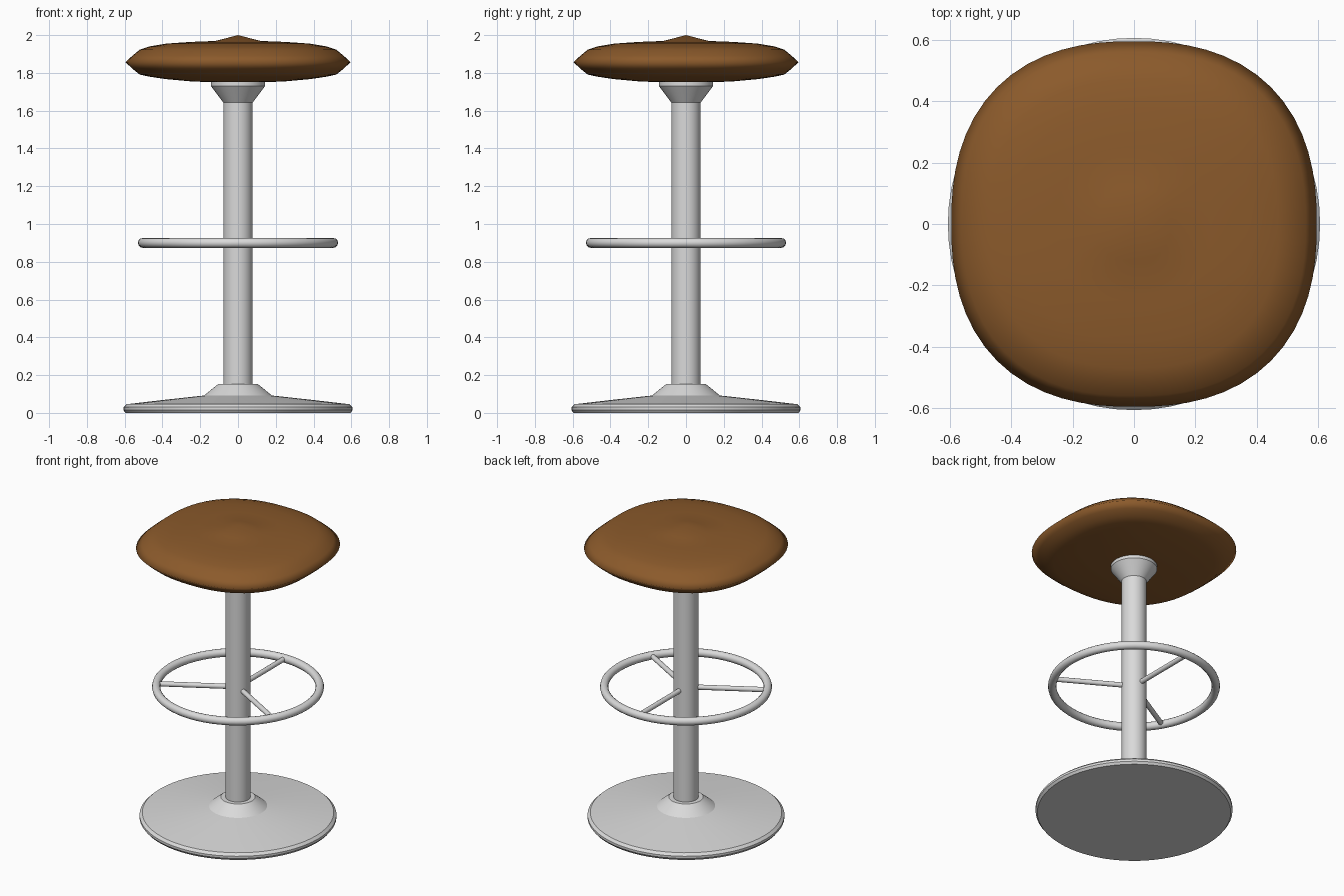
import bpy, bmesh, math
from math import cos, sin, pi

if "Cube" in bpy.data.objects:
    bpy.data.objects.remove(bpy.data.objects["Cube"])


def material(name, color):
    m = bpy.data.materials.new(name)
    m.diffuse_color = (*color, 1)
    m.use_nodes = True
    m.node_tree.nodes["Principled BSDF"].inputs["Base Color"].default_value = m.diffuse_color
    return m


metal = material("brushed metal", (0.70, 0.70, 0.70))
leather = material("brown leather", (0.258, 0.102, 0.024))


def stack(name, profile, mat, n=2.0, segs=64, angle=30):
    """Stack of superellipse rings (radius, z), closed at both ends; n=2 is a circle."""
    bm = bmesh.new()
    rings = []
    for r, z in profile:
        if r == 0:
            rings.append([bm.verts.new((0, 0, z))])
            continue
        ring = []
        for i in range(segs):
            a = 2 * pi * i / segs
            k = r / (abs(cos(a)) ** n + abs(sin(a)) ** n) ** (1 / n)
            ring.append(bm.verts.new((k * cos(a), k * sin(a), z)))
        rings.append(ring)
    for lo, hi in zip(rings, rings[1:]):
        for i in range(segs):
            j = (i + 1) % segs
            if len(lo) == 1:
                bm.faces.new((lo[0], hi[j], hi[i]))
            elif len(hi) == 1:
                bm.faces.new((lo[i], lo[j], hi[0]))
            else:
                bm.faces.new((lo[i], lo[j], hi[j], hi[i]))
    bmesh.ops.recalc_face_normals(bm, faces=bm.faces)
    me = bpy.data.meshes.new(name)
    bm.to_mesh(me)
    bm.free()
    ob = bpy.data.objects.new(name, me)
    bpy.context.collection.objects.link(ob)
    me.materials.append(mat)
    smooth(ob, angle)
    return ob


def smooth(ob, angle):
    bpy.ops.object.select_all(action='DESELECT')
    ob.select_set(True)
    bpy.context.view_layer.objects.active = ob
    bpy.ops.object.shade_smooth_by_angle(angle=math.radians(angle))


# Flared round base
stack("base", [(0, 0), (0.596, 0), (0.607, 0.015), (0.607, 0.03), (0.59, 0.046),
               (0.40, 0.068), (0.18, 0.092), (0.106, 0.152), (0, 0.152)], metal)

# Column and flared seat support
stack("column", [(0, 0.10), (0.077, 0.10), (0.077, 1.66), (0, 1.66)], metal)
stack("seat_support", [(0, 1.642), (0.077, 1.642), (0.143, 1.73),
                       (0.143, 1.755), (0, 1.755)], metal)

# Rounded-square cushion with a slight central peak
stack("seat", [(0, 1.747), (0.12, 1.750), (0.25, 1.755), (0.38, 1.767), (0.47, 1.780),
               (0.52, 1.791), (0.56, 1.823), (0.596, 1.857), (0.56, 1.890),
               (0.52, 1.923), (0.47, 1.940), (0.38, 1.955), (0.25, 1.964),
               (0.12, 1.969), (0, 2.0)], leather, n=2.4, angle=180)

# Foot ring
bpy.ops.mesh.primitive_torus_add(major_radius=0.504, minor_radius=0.026,
                                 major_segments=64, minor_segments=12,
                                 location=(0, 0, 0.9))
ring = bpy.context.object
ring.name = "foot_ring"
ring.data.materials.append(metal)
smooth(ring, 40)

# Three spokes joining ring to column
for i, deg in enumerate((90, 210, 330)):
    a = math.radians(deg)
    bpy.ops.mesh.primitive_cylinder_add(vertices=16, radius=0.016, depth=0.45,
                                        location=(0.28 * cos(a), 0.28 * sin(a), 0.9),
                                        rotation=(0, pi / 2, a))
    spoke = bpy.context.object
    spoke.name = f"spoke_{i + 1}"
    spoke.data.materials.append(metal)
    smooth(spoke, 40)
